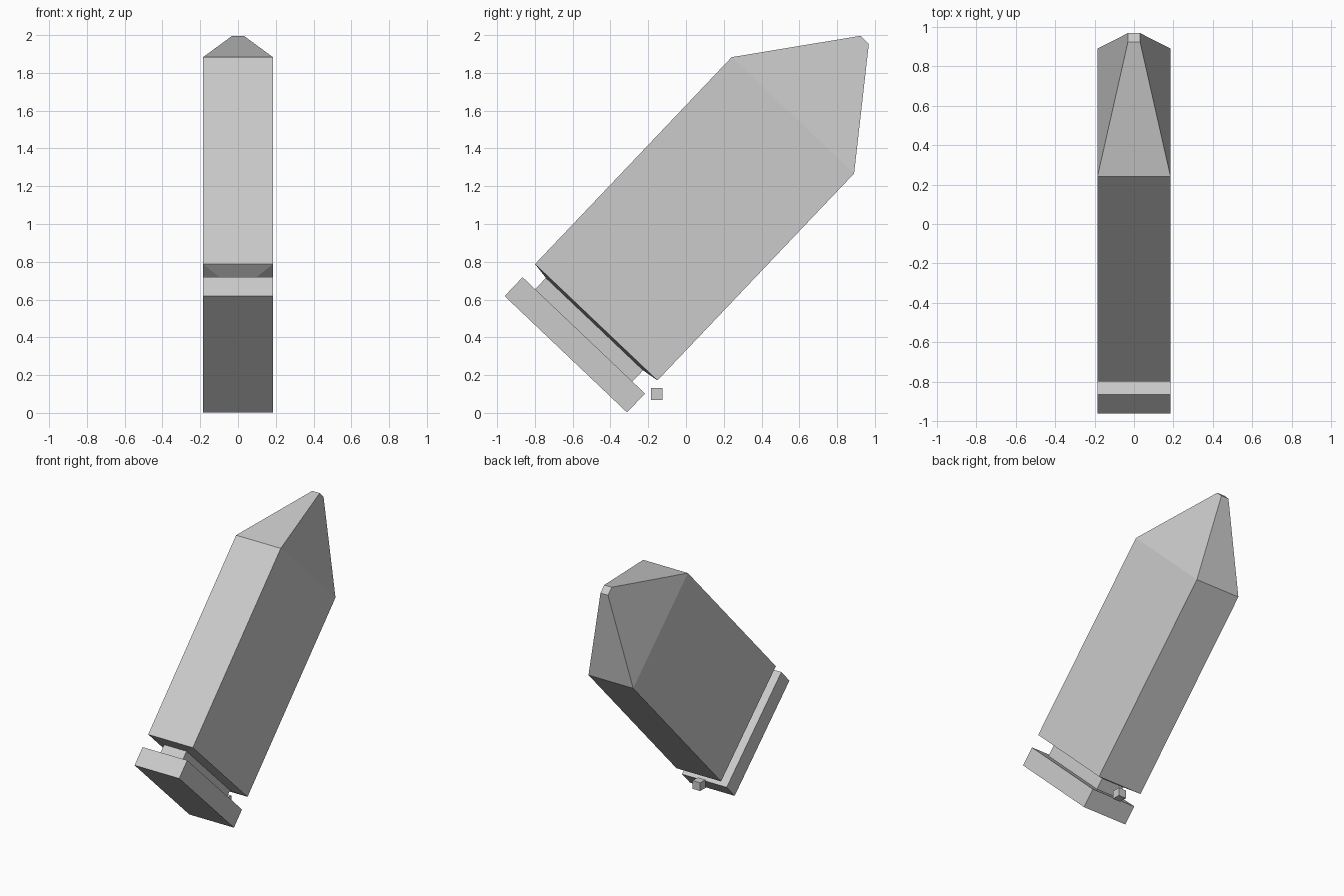
import bpy, bmesh
from mathutils import Vector

if "Cube" in bpy.data.objects:
    bpy.data.objects.remove(bpy.data.objects["Cube"])

# Tilted frame: long axis and the cross direction, both in the y-z plane
AXIS = Vector((0, 0.689, 0.725)).normalized()
CROSS = Vector((0, AXIS.z, -AXIS.y))
SIDE = Vector((1, 0, 0))
ORIGIN = Vector((0, -0.475, 0.48))


def finish(name, bm):
    bmesh.ops.recalc_face_normals(bm, faces=bm.faces)
    mesh = bpy.data.meshes.new(name)
    bm.to_mesh(mesh)
    bm.free()
    bpy.context.collection.objects.link(bpy.data.objects.new(name, mesh))


def loft(name, sections):
    """Rectangular sections (distance along axis, half x, half cross) joined in order."""
    bm = bmesh.new()
    rings = []
    for s, hx, hc in sections:
        rings.append([bm.verts.new(ORIGIN + AXIS * s + SIDE * hx * a + CROSS * hc * b)
                      for a, b in ((-1, -1), (1, -1), (1, 1), (-1, 1))])
    for r0, r1 in zip(rings, rings[1:]):
        for i in range(4):
            j = (i + 1) % 4
            bm.faces.new((r0[i], r0[j], r1[j], r1[i]))
    bm.faces.new(rings[0])
    bm.faces.new(rings[-1])
    finish(name, bm)


# Whole cartridge: rim plate, extractor groove, case with pointed tip
loft("cartridge", [
    (-0.234, 0.185, 0.447),
    (-0.096, 0.185, 0.447),
    (-0.096, 0.093, 0.355),
    (-0.014, 0.093, 0.355),
    (0.0, 0.185, 0.447),
    (1.511, 0.185, 0.447),
    (2.062, 0.031, 0.031),
])

# Small loose cube under the groove
bm = bmesh.new()
bmesh.ops.create_cube(bm, size=0.062)
bmesh.ops.translate(bm, verts=bm.verts, vec=(0, -0.155, 0.10))
finish("small_cube", bm)
